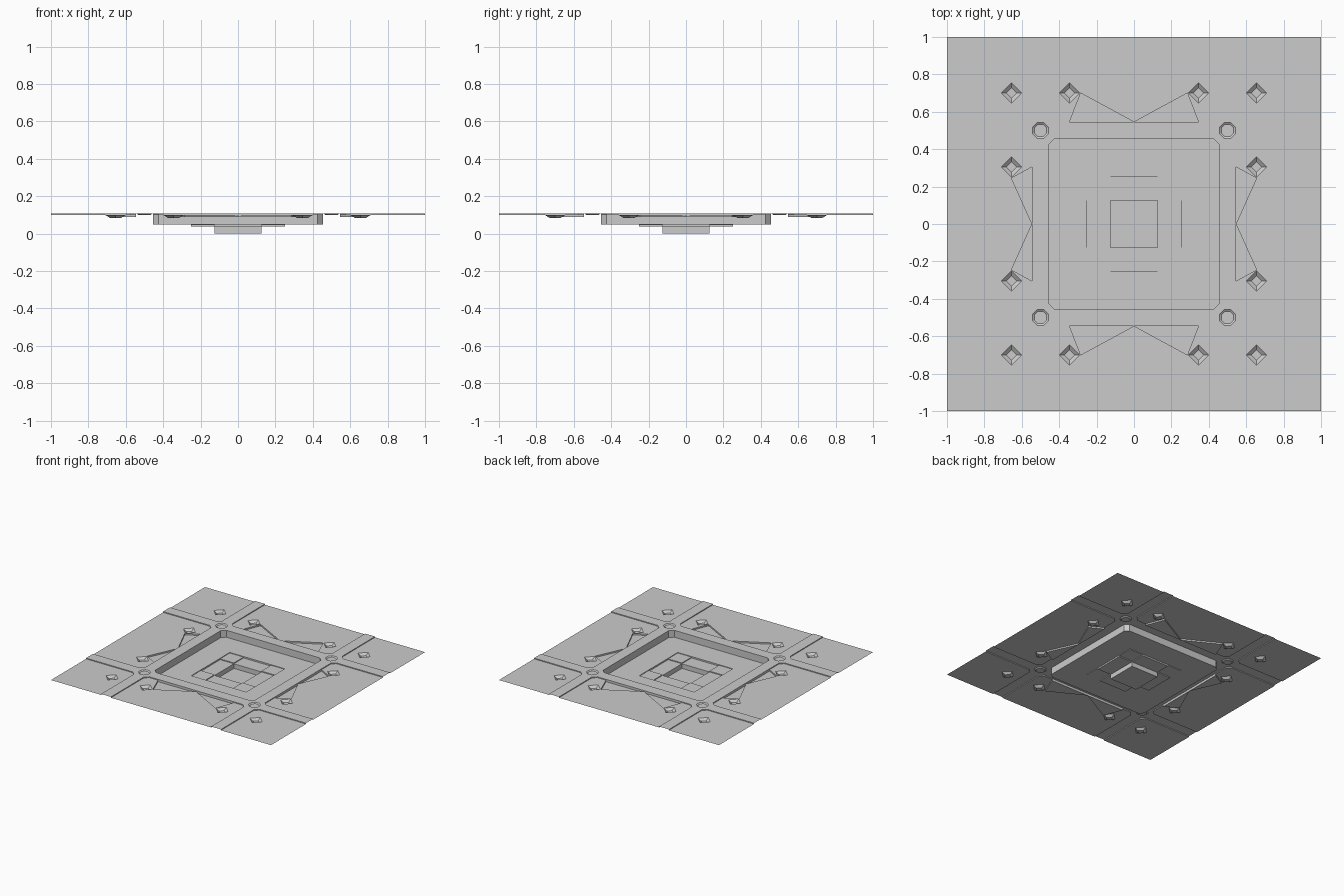
import bpy, bmesh, math

cube = bpy.data.objects.get("Cube")
if cube:
    bpy.data.objects.remove(cube, do_unlink=True)

grey = bpy.data.materials.new("panel_grey")
grey.use_nodes = True
COLOUR = (0.6, 0.6, 0.6, 1)
grey.diffuse_color = COLOUR
grey.node_tree.nodes["Principled BSDF"].inputs["Base Color"].default_value = COLOUR

# Shared levels and plan dimensions
BAND_Z, SHEET_Z, NOTCH_Z, GEM_Z, PIT_Z = 0.107, 0.1, 0.088, 0.083, 0.05
CORNER_Z, ARM_Z = 0.045, 0.038
A, B, C = 0.455, 0.545, 0.03      # band inner edge, outer edge, chamfer
W, H = 0.25, 0.125                # stepped well half widths


def fill(bm, z, outer, holes=()):
    """Flat upward-facing area with optional holes."""
    edges = []
    for loop in (outer, *holes):
        vs = [bm.verts.new((x, y, z)) for x, y in loop]
        edges += [bm.edges.new((v, vs[i - 1])) for i, v in enumerate(vs)]
    made = bmesh.ops.triangle_fill(bm, use_beauty=True, edges=edges, normal=(0, 0, 1))
    for f in made["geom"]:
        if isinstance(f, bmesh.types.BMFace):
            f.normal_update()
            if f.normal.z < 0:
                f.normal_flip()


def wall(bm, path, top, bottom, lower=None, closed=False):
    """Strip of wall faces; the low ground lies to the left of the path."""
    lower = lower or path
    n = len(path)
    for i in range(n if closed else n - 1):
        j = (i + 1) % n
        bm.faces.new([bm.verts.new((*p, z)) for p, z in (
            (path[i], top), (path[j], top), (lower[j], bottom), (lower[i], bottom))])


def ring(centre, r, sides, turn=0.0):
    return [(centre[0] + r * math.cos(turn + math.tau * i / sides),
             centre[1] + r * math.sin(turn + math.tau * i / sides)) for i in range(sides)]


def rect(x0, y0, x1, y1):
    return [(x0, y0), (x1, y0), (x1, y1), (x0, y1)]


def finish(name, bm):
    """Make the quarter into an object mirrored across both axes."""
    bmesh.ops.remove_doubles(bm, verts=bm.verts, dist=0.0001)
    me = bpy.data.meshes.new(name)
    bm.to_mesh(me)
    bm.free()
    me.materials.append(grey)
    ob = bpy.data.objects.new(name, me)
    bpy.context.collection.objects.link(ob)
    mirror = ob.modifiers.new("mirror", 'MIRROR')
    mirror.use_axis = (True, True, False)
    mirror.merge_threshold = 0.0005


# Panels: outline, centre of the diamond recess, curb path, triangular notch
corner_path = [(B, 1), (B, B + C), (B + C, B), (1, B)]
back_path = [(0, B), (A - C, B), (A, B + C), (A, 1)]
side_path = [(1, A), (B + C, A), (B, A - C), (B, 0)]
back_notch = [(0, B), (0.345, B), (0.285, 0.7)]
side_notch = [(B, 0), (0.655, 0.245), (B, 0.305)]
panels = {
    "corner_panel": (corner_path + [(1, 1)], (0.655, 0.7), corner_path, None),
    "back_and_front_panel": ([(0, B), back_notch[2], back_notch[1]] + back_path[1:] + [(0, 1)],
                             (0.345, 0.7), back_path, back_notch),
    "side_panel": (side_path[:3] + [side_notch[2], side_notch[1], (B, 0), (1, 0)],
                   (0.655, 0.305), side_path, side_notch),
}
for name, (outline, gem, path, notch) in panels.items():
    bm = bmesh.new()
    rim, base = ring(gem, 0.055, 4), ring(gem, 0.028, 4)
    fill(bm, SHEET_Z, outline, [rim])
    wall(bm, rim, SHEET_Z, GEM_Z, base, closed=True)
    fill(bm, GEM_Z, base)
    wall(bm, path, BAND_Z, SHEET_Z)
    if notch:
        wall(bm, notch, SHEET_Z, NOTCH_Z, closed=True)
        fill(bm, NOTCH_Z, notch)
    finish(name, bm)

# Raised bands and their junctions with octagonal sockets
bm = bmesh.new()
for strip in (rect(0, A, A - C, B), rect(B + C, A, 1, B),
              rect(A, 0, B, A - C), rect(A, B + C, B, 1)):
    fill(bm, BAND_Z, strip)
junction = [(B, A - C), (B + C, A), (B + C, B), (B, B + C),
            (A, B + C), (A - C, B), (A - C, A), (A, A - C)]
rim = ring((0.5, 0.5), 0.046, 8, math.pi / 8)
base = ring((0.5, 0.5), 0.036, 8, math.pi / 8)
fill(bm, BAND_Z, junction, [rim])
wall(bm, rim, BAND_Z, SHEET_Z, base, closed=True)
fill(bm, SHEET_Z, base)
finish("raised_bands", bm)

# Central pit
bm = bmesh.new()
pit = [(A, 0), (A, A - C), (A - C, A), (0, A)]
wall(bm, pit, BAND_Z, PIT_Z)
fill(bm, PIT_Z, pit + [(0, W), (W, W), (W, 0)])
finish("central_pit", bm)

# Stepped well: corner cells, cross arms and deep centre
bm = bmesh.new()
wall(bm, [(W, H), (W, W), (H, W)], PIT_Z, CORNER_Z)
wall(bm, [(W, 0), (W, H)], PIT_Z, ARM_Z)
wall(bm, [(H, W), (0, W)], PIT_Z, ARM_Z)
wall(bm, [(W, H), (H, H), (H, W)], CORNER_Z, ARM_Z)
wall(bm, [(H, 0), (H, H), (0, H)], ARM_Z, 0)
for z, cell in ((CORNER_Z, rect(H, H, W, W)), (ARM_Z, rect(H, 0, W, H)),
                (ARM_Z, rect(0, H, H, W)), (0, rect(0, 0, H, H))):
    fill(bm, z, cell)
finish("stepped_well", bm)
